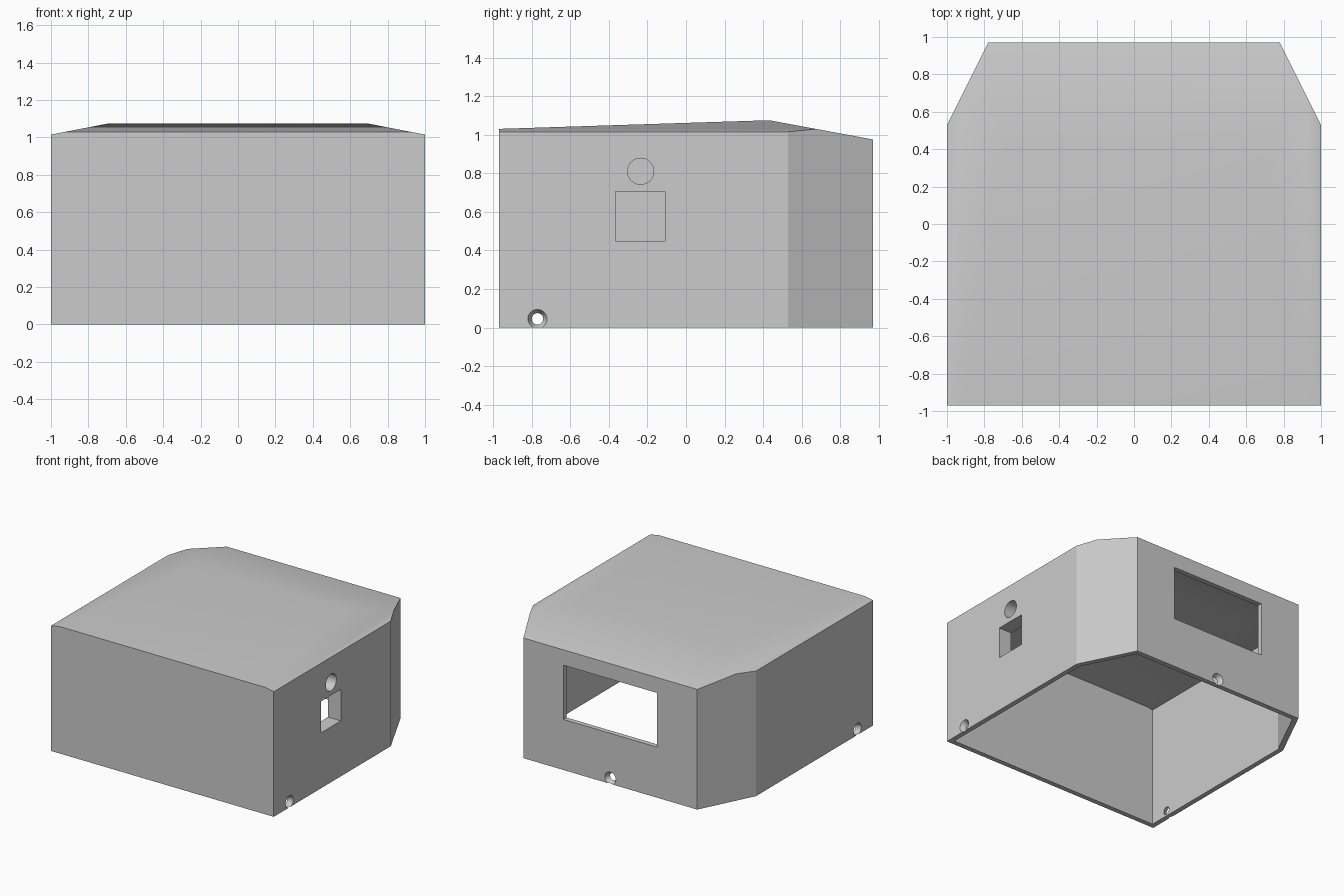
import bpy, bmesh, math
from mathutils import Matrix, Vector

cube = bpy.data.objects.get("Cube")
if cube:
    bpy.data.objects.remove(cube, do_unlink=True)

WALL = 0.04      # side wall thickness
ROOF = 0.045     # roof thickness

grey = bpy.data.materials.new("light_grey")
grey.use_nodes = True
colour = (0.6, 0.6, 0.6, 1)
grey.diffuse_color = colour
grey.node_tree.nodes["Principled BSDF"].inputs["Base Color"].default_value = colour


def to_object(name, bm):
    bmesh.ops.recalc_face_normals(bm, faces=bm.faces[:])
    mesh = bpy.data.meshes.new(name)
    bm.to_mesh(mesh)
    bm.free()
    mesh.materials.append(grey)
    obj = bpy.data.objects.new(name, mesh)
    bpy.context.collection.objects.link(obj)
    return obj


def housing_solid(name, half_footprint, bottom, drop):
    """Prism on a mirrored footprint, trimmed by the four sloping roof planes."""
    bm = bmesh.new()
    ring = half_footprint + [(-x, y) for x, y in reversed(half_footprint)]
    base = bm.faces.new([bm.verts.new((x, y, bottom)) for x, y in ring])
    grown = bmesh.ops.extrude_face_region(bm, geom=[base])["geom"]
    bmesh.ops.translate(bm, vec=(0, 0, 2),
                        verts=[v for v in grown if isinstance(v, bmesh.types.BMVert)])
    # Main slope, back slope and the two side slopes
    planes = [((0, -0.97, 1.03), (0, -0.032, 1)), ((0, 0.97, 0.975), (0, 0.185, 1)),
              ((1, 0, 1.015), (0.194, 0, 1)), ((-1, 0, 1.015), (-0.194, 0, 1))]
    for point, normal in planes:
        cut = bmesh.ops.bisect_plane(
            bm, geom=bm.verts[:] + bm.edges[:] + bm.faces[:],
            plane_co=Vector(point) - Vector((0, 0, drop)),
            plane_no=Vector(normal).normalized(), clear_outer=True)
        rim = [e for e in cut["geom_cut"] if isinstance(e, bmesh.types.BMEdge)]
        bmesh.ops.contextual_create(bm, geom=rim)
    return to_object(name, bm)


def box(name, low, high):
    low, high = Vector(low), Vector(high)
    bm = bmesh.new()
    bmesh.ops.create_cube(bm, size=1, matrix=Matrix.Translation((low + high) / 2)
                          @ Matrix.Diagonal((high - low).to_4d()))
    return to_object(name, bm)


def cone(name, centre, outward, r_in, r_out, depth):
    """Round cutter whose wide end points along the outward direction."""
    turn = Vector(outward).to_track_quat('Z', 'Y').to_matrix().to_4x4()
    bm = bmesh.new()
    bmesh.ops.create_cone(bm, cap_ends=True, segments=32, radius1=r_in, radius2=r_out,
                          depth=depth, matrix=Matrix.Translation(centre) @ turn)
    return to_object(name, bm)


# Outer shape and cavity, open at the bottom
cover = housing_solid("cover", [(1, -0.97), (1, 0.53), (0.78, 0.97)], 0, 0)
cavity = housing_solid("cavity_cutter", [(1 - WALL, -0.97 + WALL), (1 - WALL, 0.52),
                                         (0.755, 0.97 - WALL)], -0.5, ROOF)

# Thickened socket block inside the side wall
block = box("socket_block", (0.885, -0.405, 0.41), (0.98, -0.07, 0.92))

cutters = [
    box("socket_cutter", (0.8, -0.365, 0.45), (1.1, -0.11, 0.705)),
    cone("button_cutter", (0.95, -0.235, 0.81), (1, 0, 0), 0.068, 0.068, 0.3),
    box("display_cutter", (-0.42, 0.9, 0.41), (0.42, 1.1, 0.85)),
]
# Countersunk screw holes along the bottom edge
for label, x, y, out in [("left", 0.98, -0.77, (1, 0, 0)),
                         ("right", -0.98, -0.77, (-1, 0, 0)),
                         ("back", 0, 0.95, (0, 1, 0))]:
    cutters.append(cone(f"{label}_screw_cutter", (x, y, 0.045), out, 0.025, 0.054, 0.06))

# Combine everything into one shell
steps = [(cavity, 'DIFFERENCE'), (block, 'UNION')] + [(c, 'DIFFERENCE') for c in cutters]
for other, operation in steps:
    mod = cover.modifiers.new(other.name, 'BOOLEAN')
    mod.operation = operation
    mod.solver = 'EXACT'
    mod.object = other
    other.hide_render = True
bpy.context.view_layer.update()
graph = bpy.context.evaluated_depsgraph_get()
cover_mesh = bpy.data.meshes.new_from_object(cover.evaluated_get(graph))
cover.modifiers.clear()
cover.data = cover_mesh
for other, _ in steps:
    bpy.data.objects.remove(other, do_unlink=True)

# Soft roof, crisp walls
bpy.ops.object.select_all(action='DESELECT')
cover.select_set(True)
bpy.context.view_layer.objects.active = cover
bpy.ops.object.shade_smooth_by_angle(angle=math.radians(20))
weighted = cover.modifiers.new("weighted_normals", 'WEIGHTED_NORMAL')
weighted.keep_sharp = True
